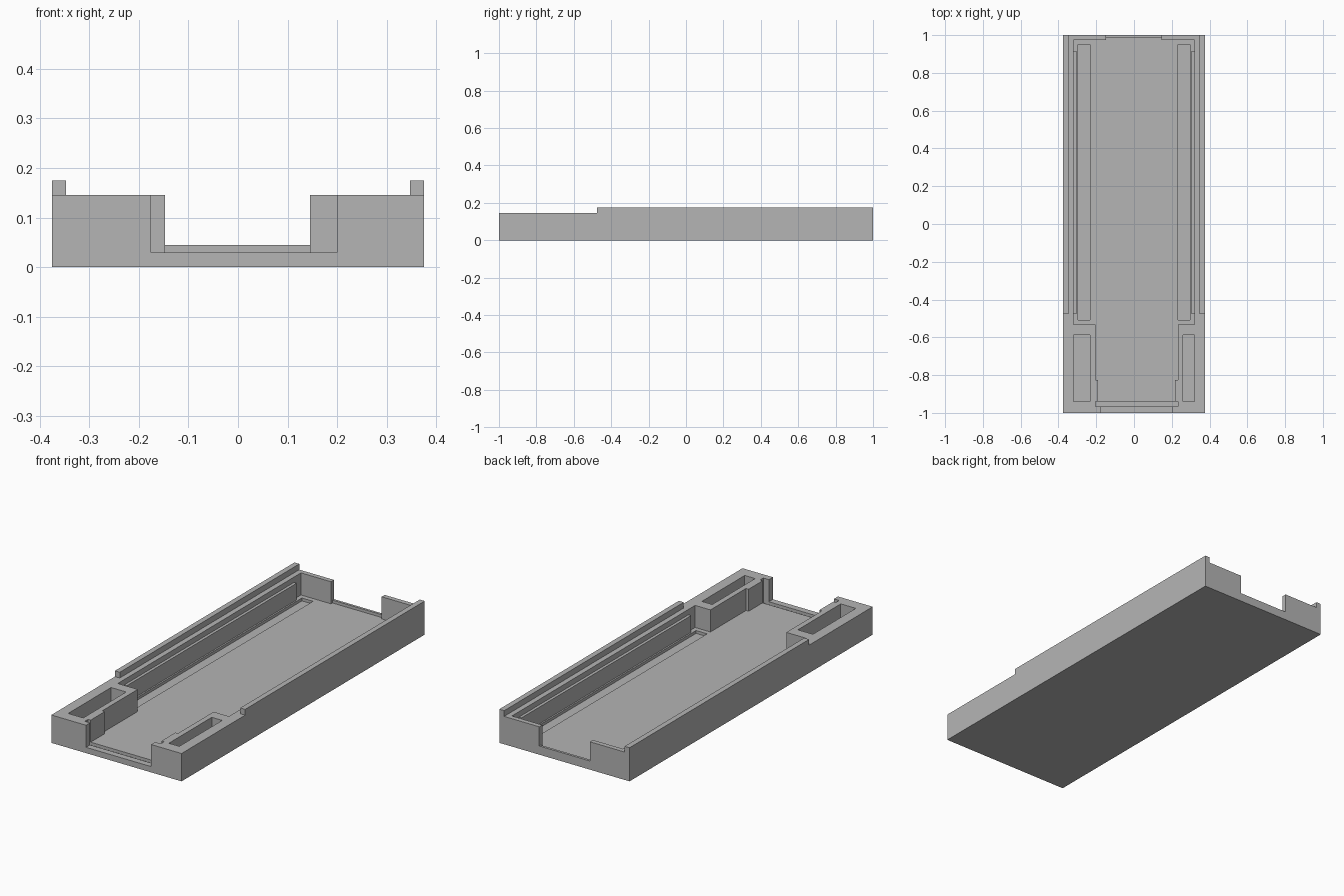
import bpy
import bmesh

default = bpy.data.objects.get("Cube")
if default:
    bpy.data.objects.remove(default, do_unlink=True)

# One plain grey plastic
GREY = (0.46, 0.46, 0.46, 1.0)
grey = bpy.data.materials.new("plain_grey")
grey.use_nodes = True
grey.diffuse_color = GREY
grey.node_tree.nodes["Principled BSDF"].inputs["Base Color"].default_value = GREY

W, H = 0.375, 0.145      # half width and wall height
FLOOR, DEEP = 0.03, 0.015
OVER = 0.3               # cutters rise well above the walls


def prism(name, outline, z0, z1):
    """Extrude a flat outline from z0 up to z1."""
    bm = bmesh.new()
    face = bm.faces.new([bm.verts.new((x, y, z0)) for x, y in outline])
    ext = bmesh.ops.extrude_face_region(bm, geom=[face])
    for v in ext["geom"]:
        if isinstance(v, bmesh.types.BMVert):
            v.co.z = z1
    bmesh.ops.recalc_face_normals(bm, faces=bm.faces)
    mesh = bpy.data.meshes.new(name)
    bm.to_mesh(mesh)
    bm.free()
    mesh.materials.append(grey)
    obj = bpy.data.objects.new(name, mesh)
    bpy.context.scene.collection.objects.link(obj)
    return obj


def box(name, x0, x1, y0, y1, z0, z1):
    return prism(name, [(x0, y0), (x1, y0), (x1, y1), (x0, y1)], z0, z1)


def cut(target, cutter):
    """Subtract the cutter from the target, then discard it."""
    cutter.hide_render = True
    mod = target.modifiers.new("cut", "BOOLEAN")
    mod.operation = "DIFFERENCE"
    mod.solver = "EXACT"
    mod.object = cutter
    bpy.context.view_layer.objects.active = target
    bpy.ops.object.modifier_apply(modifier=mod.name)
    bpy.data.objects.remove(cutter, do_unlink=True)


tray = box("tray_body", -W, W, -1, 1, 0, H)

# Main cavity: stepped outline, open at the front, with end-plate slots
right_side = [(0.2, -1.1), (0.2, -0.967), (0.232, -0.967), (0.232, -0.94),
              (0.217, -0.94), (0.217, -0.825), (0.232, -0.825),
              (0.232, -0.532), (0.32, -0.532), (0.32, 0.975),
              (0.145, 0.975), (0.145, 0.987)]
left_side = [(-0.147, 0.987), (-0.147, 0.975), (-0.32, 0.975),
             (-0.32, -0.532), (-0.205, -0.532), (-0.205, -0.825),
             (-0.19, -0.825), (-0.19, -0.94), (-0.205, -0.94),
             (-0.205, -0.967), (-0.175, -0.967), (-0.175, -1.1)]
cut(tray, prism("cavity_cutter", right_side + left_side, FLOOR, OVER))

# Back opening above a low sill
cut(tray, box("back_cutter", -0.147, 0.145, 0.95, 1.1, 0.045, OVER))

# Cross groove in the floor under the end-plate slots
cut(tray, box("groove_cutter", -0.205, 0.232, -0.967, -0.94, DEEP, OVER))

# Long floor grooves and the two front pockets
for side in (-1, 1):
    xs = sorted((side * 0.233, side * 0.297))
    cut(tray, box("floor_groove_cutter", *xs, -0.507, 0.95, DEEP, 0.1))
for x0, x1 in ((-0.32, -0.233), (0.26, 0.32)):
    cut(tray, box("pocket_cutter", x0, x1, -0.94, -0.587, FLOOR, OVER))

# Top rails and inner ledges on both side walls
for side, label in ((-1, "right"), (1, "left")):
    xs = sorted((side * 0.347, side * W))
    box(label + "_top_rail", *xs, -0.477, 1, H, 0.175)
    xs = sorted((side * 0.305, side * 0.32))
    box(label + "_inner_ledge", *xs, -0.477, 0.917, FLOOR, 0.117)
